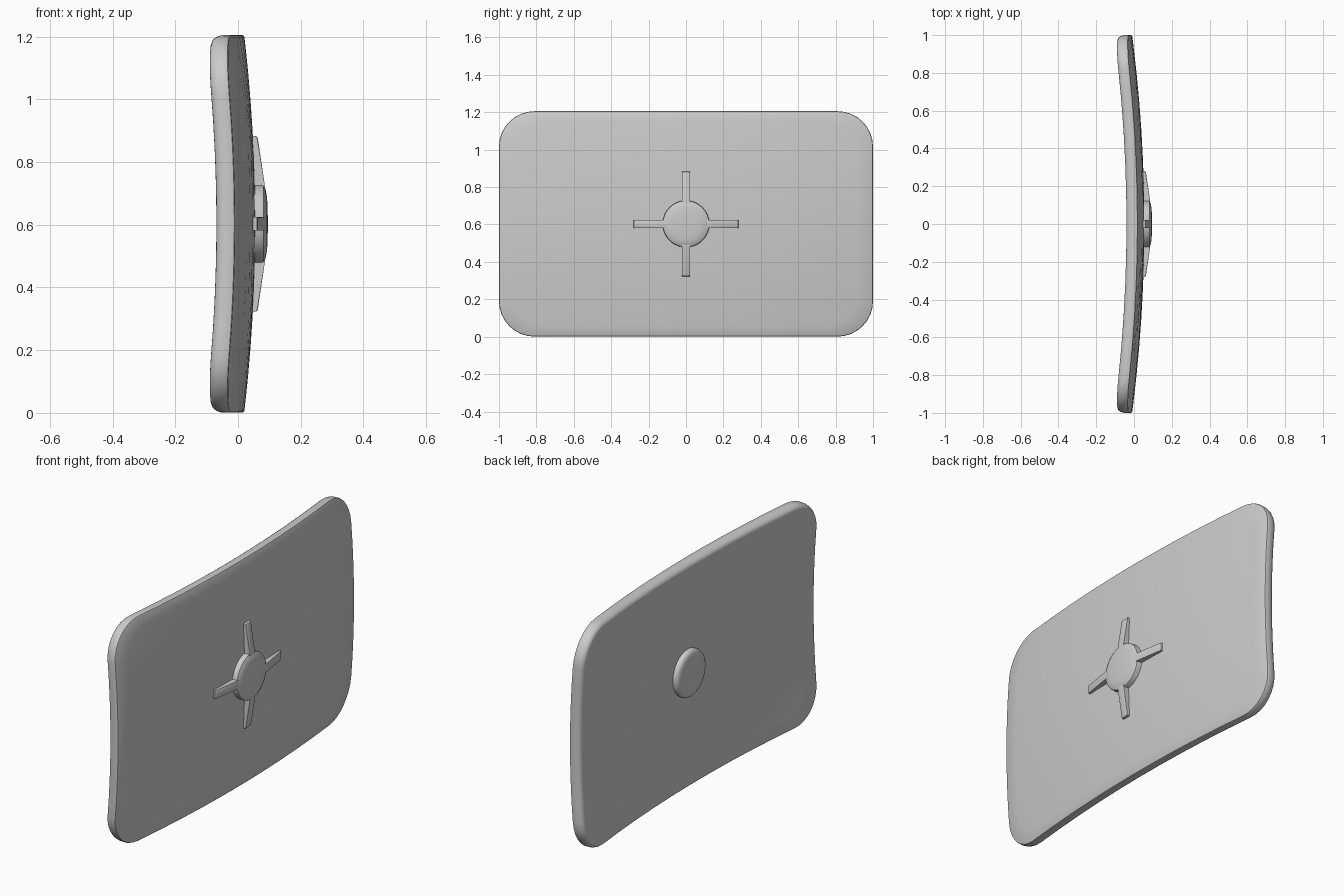
import bpy, bmesh, math

if "Cube" in bpy.data.objects:
    bpy.data.objects.remove(bpy.data.objects["Cube"])

grey = bpy.data.materials.new("light grey")
grey.diffuse_color = (0.6, 0.6, 0.6, 1)
grey.use_nodes = True
grey.node_tree.nodes["Principled BSDF"].inputs["Base Color"].default_value = grey.diffuse_color
CZ = 0.603   # height of the panel centre


def front_x(y, z):
    # front surface of the doubly curved panel, z measured from its centre
    return 0.055 - 0.065 * y * y - 0.035 * (z / 0.6) ** 2


def finish(name, bm, angle=40):
    bmesh.ops.recalc_face_normals(bm, faces=bm.faces)
    me = bpy.data.meshes.new(name)
    bm.to_mesh(me)
    bm.free()
    ob = bpy.data.objects.new(name, me)
    bpy.context.collection.objects.link(ob)
    me.materials.append(grey)
    bpy.ops.object.select_all(action='DESELECT')
    ob.select_set(True)
    bpy.context.view_layer.objects.active = ob
    bpy.ops.object.shade_smooth_by_angle(angle=math.radians(angle))
    return ob


def outline(hy, hz, r):
    # rounded rectangle with evenly split edges
    pts = []
    corners = [(1, 1), (-1, 1), (-1, -1), (1, -1)]
    for i, (sy, sz) in enumerate(corners):
        for k in range(9):
            a = math.pi / 2 * (i + k / 8)
            pts.append((sy * (hy - r) + r * math.cos(a), sz * (hz - r) + r * math.sin(a)))
        y0, z0 = pts[-1]
        ny, nz = corners[(i + 1) % 4]
        a = math.pi / 2 * (i + 1)
        y1, z1 = ny * (hy - r) + r * math.cos(a), nz * (hz - r) + r * math.sin(a)
        for k in range(1, 10):
            t = k / 10
            pts.append((y0 + (y1 - y0) * t, z0 + (z1 - z0) * t))
    return pts


def loft(bm, rings):
    loops = [[bm.verts.new(p) for p in ring] for ring in rings]
    n = len(loops[0])
    for a, b in zip(loops, loops[1:]):
        for i in range(n):
            j = (i + 1) % n
            bm.faces.new((a[i], a[j], b[j], b[i]))
    bm.faces.new(loops[0])
    bm.faces.new(loops[-1])


# Curved panel: front face rings, rim with rounded back edge, back face rings
T = 0.063
steps = [0.04, 0.2, 0.35, 0.5, 0.65, 0.8, 0.92]
rim = [(0.007, 0), (0.002, 0.002), (0, 0.007), (0.001, 0.032), (0.006, 0.046),
       (0.013, 0.056), (0.022, 0.061), (0.032, T)]
rings = []


def ring(d, depth, s=1.0):
    pts = [(y * s, z * s) for y, z in outline(1 - d, 0.6025 - d, 0.19 - d)]
    rings.append([(front_x(y, z) - depth, y, z + CZ) for y, z in pts])


for s in steps:
    ring(0.007, 0, s)
for d, depth in rim:
    ring(d, depth)
for s in reversed(steps):
    ring(0.032, T, s)
bm = bmesh.new()
loft(bm, rings)
finish("curved_panel", bm)

# Round boss passing through the panel, domed on the front
profile = [(0.02, 0.095), (0.06, 0.0945), (0.088, 0.092), (0.11, 0.088), (0.123, 0.081),
           (0.125, 0.075), (0.125, -0.022), (0.121, -0.031), (0.11, -0.037), (0.095, -0.04)]
bm = bmesh.new()
N = 48
loft(bm, [[(x, r * math.cos(2 * math.pi * i / N), CZ + r * math.sin(2 * math.pi * i / N))
           for i in range(N)] for r, x in profile])
finish("centre_boss", bm)

# Four tapered bars radiating from the boss
for k, name in enumerate(["left_bar", "top_bar", "right_bar", "bottom_bar"]):
    a = math.pi - k * math.pi / 2
    bm = bmesh.new()
    sides = []
    for w in (-0.022, 0.022):
        sides.append([(x, r * math.cos(a) - w * math.sin(a), CZ + r * math.sin(a) + w * math.cos(a))
                      for r, x in [(0.09, 0.03), (0.28, 0.03), (0.28, 0.059), (0.274, 0.063),
                                   (0.12, 0.086), (0.09, 0.086)]])
    loft(bm, sides)
    bmesh.ops.bevel(bm, geom=[e for e in bm.edges if all(v.co.x > 0.055 for v in e.verts)],
                    offset=0.002, segments=1, affect='EDGES')
    finish(name, bm, 30)
